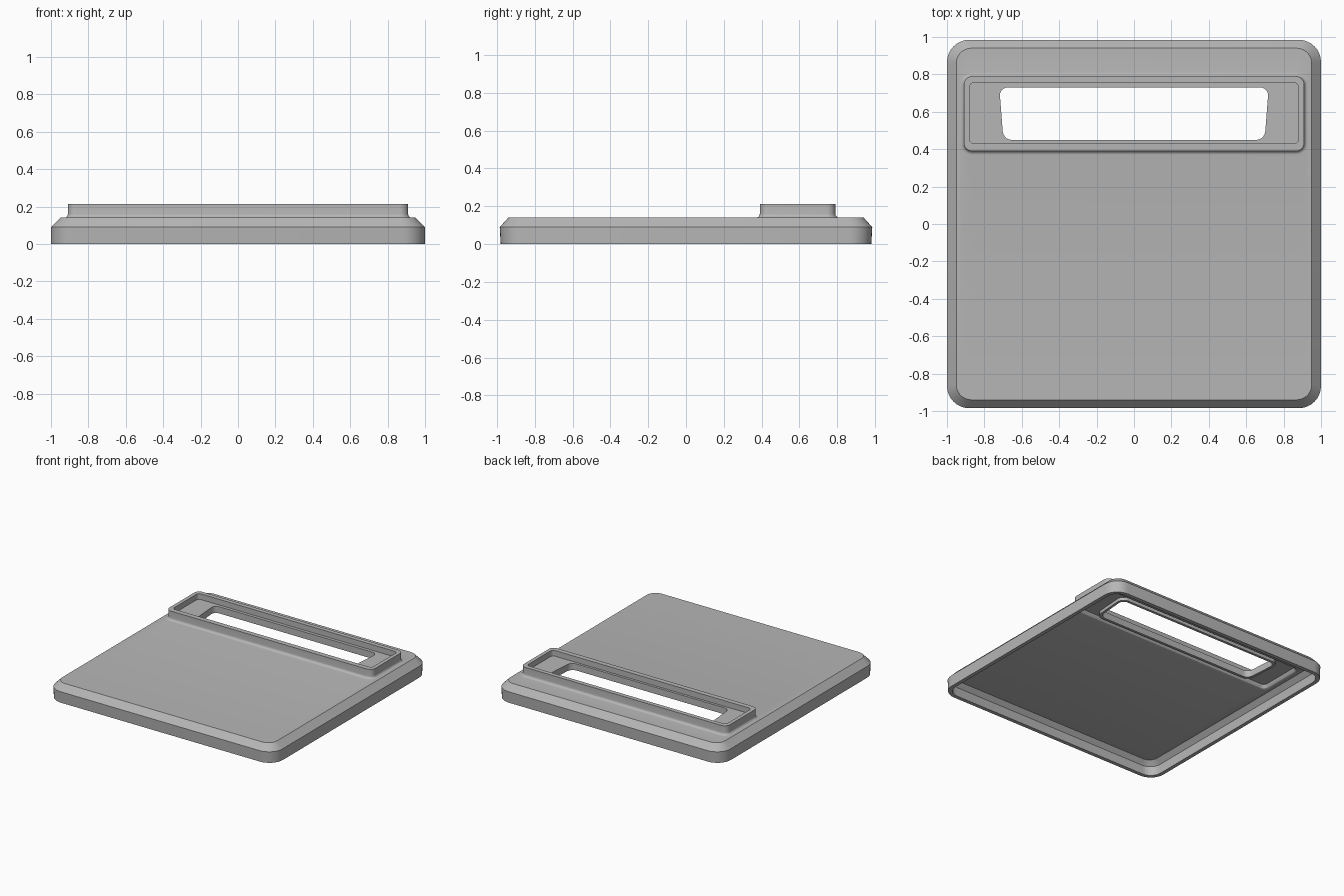
import bpy, bmesh, math

old = bpy.data.objects.get("Cube")
if old:
    bpy.data.objects.remove(old, do_unlink=True)

grey = bpy.data.materials.new("plain grey")
grey.use_nodes = True
colour = (0.47, 0.47, 0.47, 1)
grey.diffuse_color = colour
grey.node_tree.nodes["Principled BSDF"].inputs["Base Color"].default_value = colour

STEPS = 8  # segments in each rounded corner


def rounded_loop(bm, half_x, y0, y1, radius, z, taper=0.0):
    """Rounded rectangle; taper narrows its front edge."""
    verts = []
    corners = [(1, y1 - radius), (-1, y1 - radius), (-1, y0 + radius), (1, y0 + radius)]
    for i, (side, cy) in enumerate(corners):
        for k in range(STEPS + 1):
            a = math.pi / 2 * (i + k / STEPS)
            x = side * (half_x - radius) + radius * math.cos(a)
            y = cy + radius * math.sin(a)
            x *= 1 - taper * (y1 - y) / (y1 - y0)
            verts.append(bm.verts.new((x, y, z)))
    return verts


def fillet(half_x, y0, y1, radius, z, size, steps=5):
    """Concave sweep from a flat surface up into a wall."""
    rows = []
    for k in range(steps + 1):
        a = math.pi / 2 * k / steps
        out = size * (1 - math.sin(a))
        rows.append((half_x + out, y0 - out, y1 + out, radius + out,
                     z + size * (1 - math.cos(a))))
    return rows


# Closed cross-section, walked from the foot over the top and back underneath
rings = [
    # outer wall and chamfer
    (1.0, -0.98, 0.98, 0.12, 0.0),
    (1.0, -0.985, 0.985, 0.12, 0.09),
    (0.95, -0.94, 0.94, 0.08, 0.14),
]
# raised frame with a fillet at its base
rings += fillet(0.91, 0.39, 0.79, 0.045, 0.14, 0.02)
rings += [
    (0.91, 0.39, 0.79, 0.045, 0.213),
    (0.88, 0.43, 0.755, 0.025, 0.213),
    # recessed floor and slot
    (0.88, 0.43, 0.755, 0.025, 0.168),
    (0.72, 0.45, 0.73, 0.045, 0.168, 0.03),
    (0.72, 0.45, 0.73, 0.045, 0.115, 0.03),
    # lip below the slot
    (0.74, 0.43, 0.75, 0.06, 0.115, 0.03),
    (0.74, 0.43, 0.75, 0.06, 0.14, 0.03),
]
# hollow under the frame, softened where it meets the ceiling
rings += [(0.885, 0.415, 0.765, 0.03, 0.14)]
rings += [(r[0], r[1], r[2], r[3], 0.25 - r[4])
          for r in fillet(0.885, 0.415, 0.765, 0.03, 0.11, 0.03)[::-1]
          if False] or [
    (0.89, 0.41, 0.77, 0.035, 0.128),
    (0.9, 0.4, 0.78, 0.045, 0.116),
    (0.915, 0.385, 0.795, 0.06, 0.11),
]
# ceiling, inner chamfer and inner wall
rings += [
    (0.935, -0.925, 0.925, 0.07, 0.11),
    (0.97, -0.955, 0.955, 0.09, 0.075),
    (0.97, -0.95, 0.95, 0.09, 0.0),
]

bm = bmesh.new()
loops = [rounded_loop(bm, *r) for r in rings]
for a, b in zip(loops, loops[1:] + loops[:1]):
    n = len(a)
    for i in range(n):
        j = (i + 1) % n
        bm.faces.new((a[i], a[j], b[j], b[i]))
bmesh.ops.recalc_face_normals(bm, faces=bm.faces)

mesh = bpy.data.meshes.new("slotted_cover")
bm.to_mesh(mesh)
bm.free()
mesh.materials.append(grey)
cover = bpy.data.objects.new("slotted_cover", mesh)
bpy.context.collection.objects.link(cover)
bpy.ops.object.select_all(action="DESELECT")
cover.select_set(True)
bpy.context.view_layer.objects.active = cover
bpy.ops.object.shade_smooth_by_angle(angle=math.radians(28))
